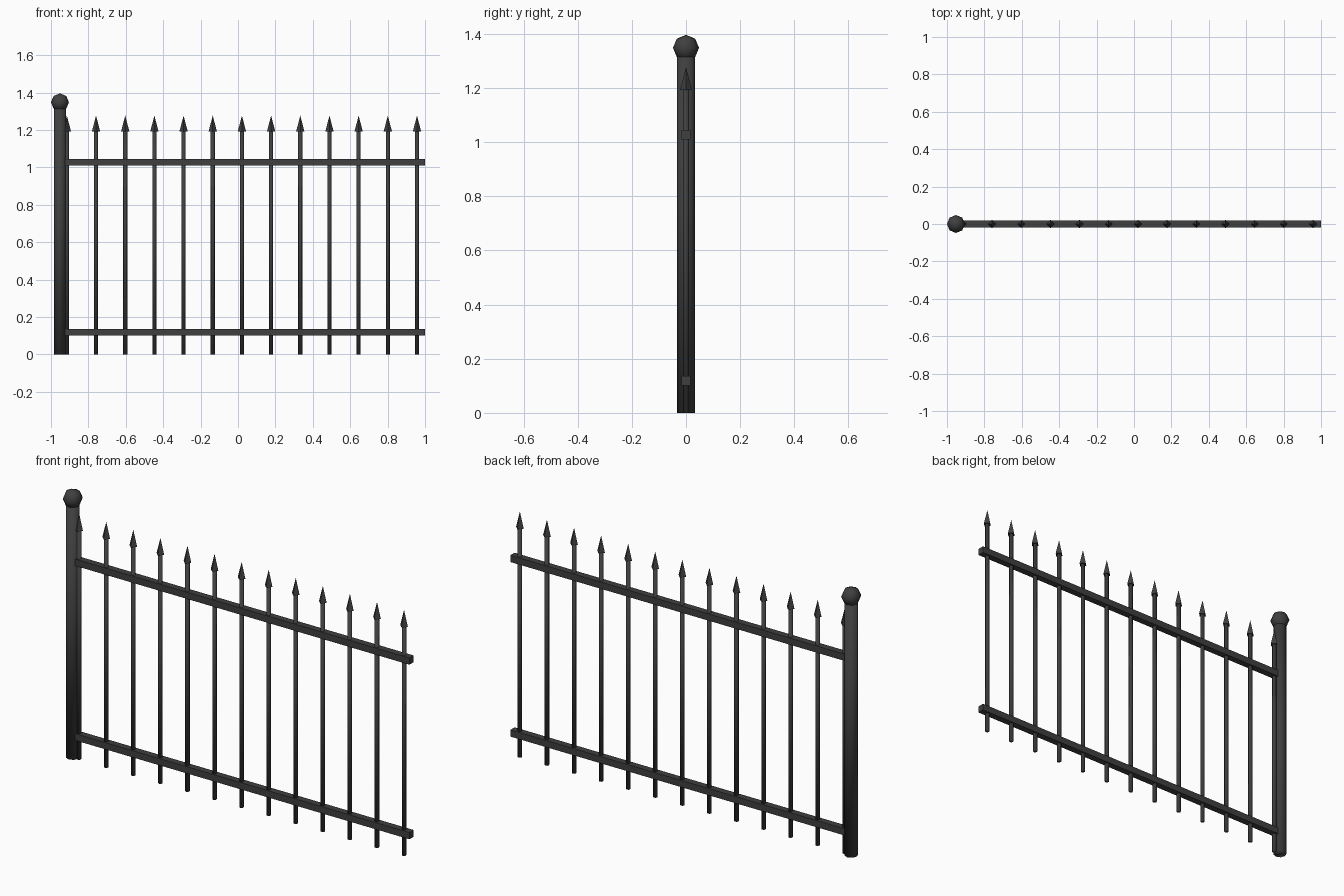
import bpy, bmesh, math
from mathutils import Matrix

cube = bpy.data.objects.get("Cube")
if cube:
    bpy.data.objects.remove(cube, do_unlink=True)

iron = bpy.data.materials.new("dark_iron")
iron.use_nodes = True
iron.diffuse_color = (0.05, 0.05, 0.05, 1)
iron.node_tree.nodes["Principled BSDF"].inputs["Base Color"].default_value = iron.diffuse_color


def finish(name, bm, smooth):
    bmesh.ops.recalc_face_normals(bm, faces=bm.faces[:])
    for face in bm.faces:
        face.smooth = smooth
    mesh = bpy.data.meshes.new(name)
    bm.to_mesh(mesh)
    bm.free()
    mesh.materials.append(iron)
    obj = bpy.data.objects.new(name, mesh)
    bpy.context.collection.objects.link(obj)
    return obj


def cone(bm, x, z0, z1, r0, r1, sides):
    bmesh.ops.create_cone(bm, cap_ends=True, segments=sides, radius1=r0, radius2=r1,
                          depth=z1 - z0, matrix=Matrix.Translation((x, 0, (z0 + z1) / 2)))


POST_X = -0.952

# Corner post
bm = bmesh.new()
cone(bm, POST_X, 0, 1.33, 0.033, 0.033, 8)
finish("post", bm, True)

# Ball finial
bm = bmesh.new()
bmesh.ops.create_uvsphere(bm, u_segments=8, v_segments=4, radius=0.048,
                          matrix=Matrix.Translation((POST_X, 0, 1.348)))
finish("post_ball", bm, True)

# Horizontal rails
x0, x1, thick = -0.927, 1.0, 0.035
for name, z in (("lower_rail", 0.118), ("upper_rail", 1.027)):
    bm = bmesh.new()
    bmesh.ops.create_cube(bm, size=1, matrix=Matrix.Translation(((x0 + x1) / 2, 0, z))
                          @ Matrix.Diagonal((x1 - x0, thick, thick, 1)))
    finish(name, bm, False)

# Pickets with spear heads
for i in range(13):
    x = 0.957 - 0.156 * i
    bm = bmesh.new()
    cone(bm, x, 0, 1.2, 0.011, 0.011, 8)
    finish(f"picket_{i + 1}", bm, True)
    bm = bmesh.new()
    cone(bm, x, 1.193, 1.277, 0.022, 0, 4)
    finish(f"spear_head_{i + 1}", bm, False)
